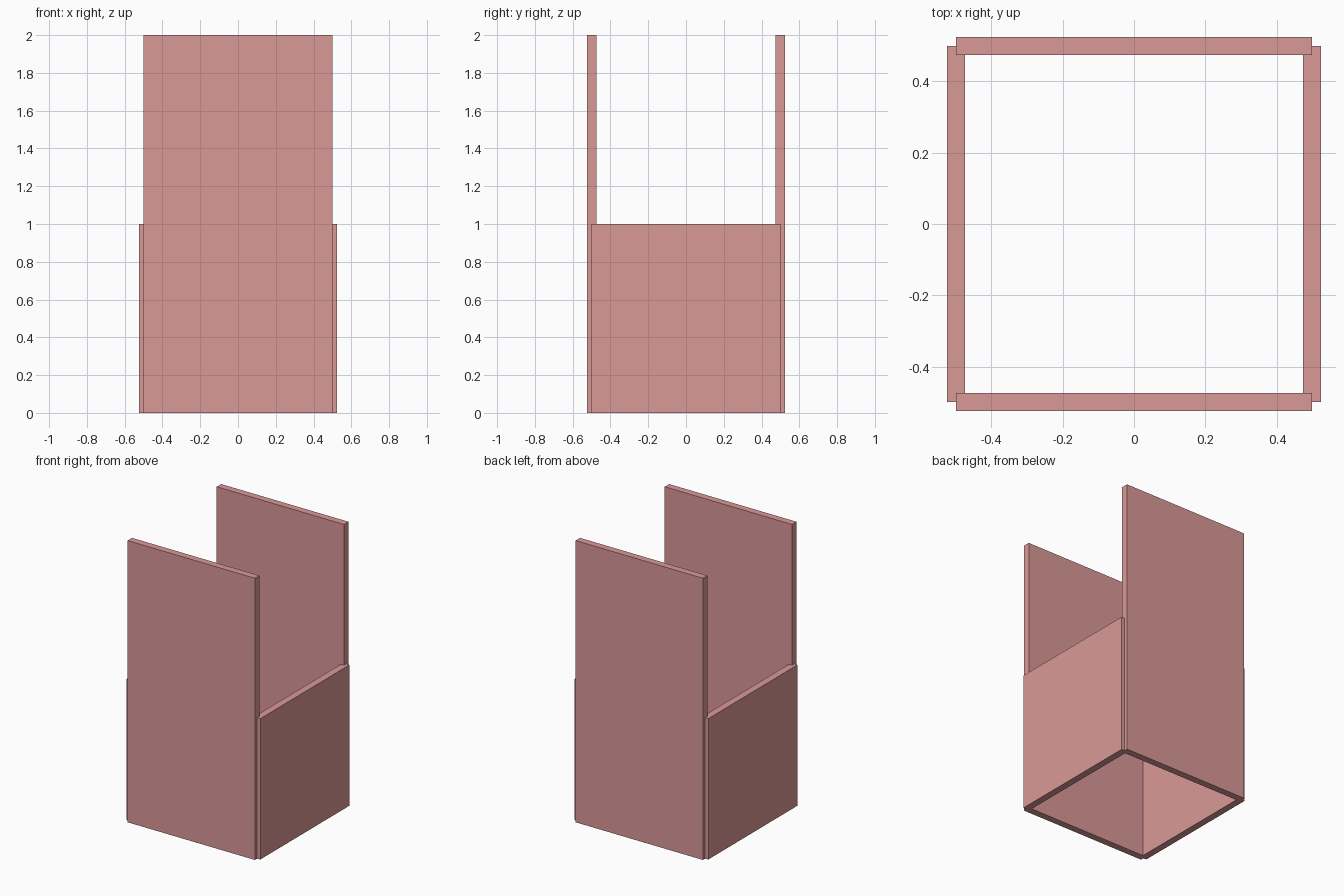
import bpy

if "Cube" in bpy.data.objects:
    bpy.data.objects.remove(bpy.data.objects["Cube"])

THICK = 0.05   # panel thickness
HALF = 0.5     # distance of each panel's mid-plane from the centre

pink = bpy.data.materials.new("pink")
pink.diffuse_color = (0.7, 0.32, 0.31, 1)
pink.use_nodes = True
pink.node_tree.nodes["Principled BSDF"].inputs["Base Color"].default_value = pink.diffuse_color


def panel(name, x, y, size):
    """Upright box standing on z = 0."""
    bpy.ops.mesh.primitive_cube_add(size=1, location=(x, y, size[2] / 2))
    ob = bpy.context.object
    ob.name = name
    ob.scale = size
    bpy.ops.object.transform_apply(location=False, rotation=False, scale=True)
    ob.data.materials.append(pink)
    return ob


# Tall front and back panels
for name, side in (("front_panel", -1), ("back_panel", 1)):
    panel(name, 0, side * HALF, (1, THICK, 2))

# Half-height side panels
for name, side in (("left_panel", -1), ("right_panel", 1)):
    panel(name, side * HALF, 0, (THICK, 1, 1))
